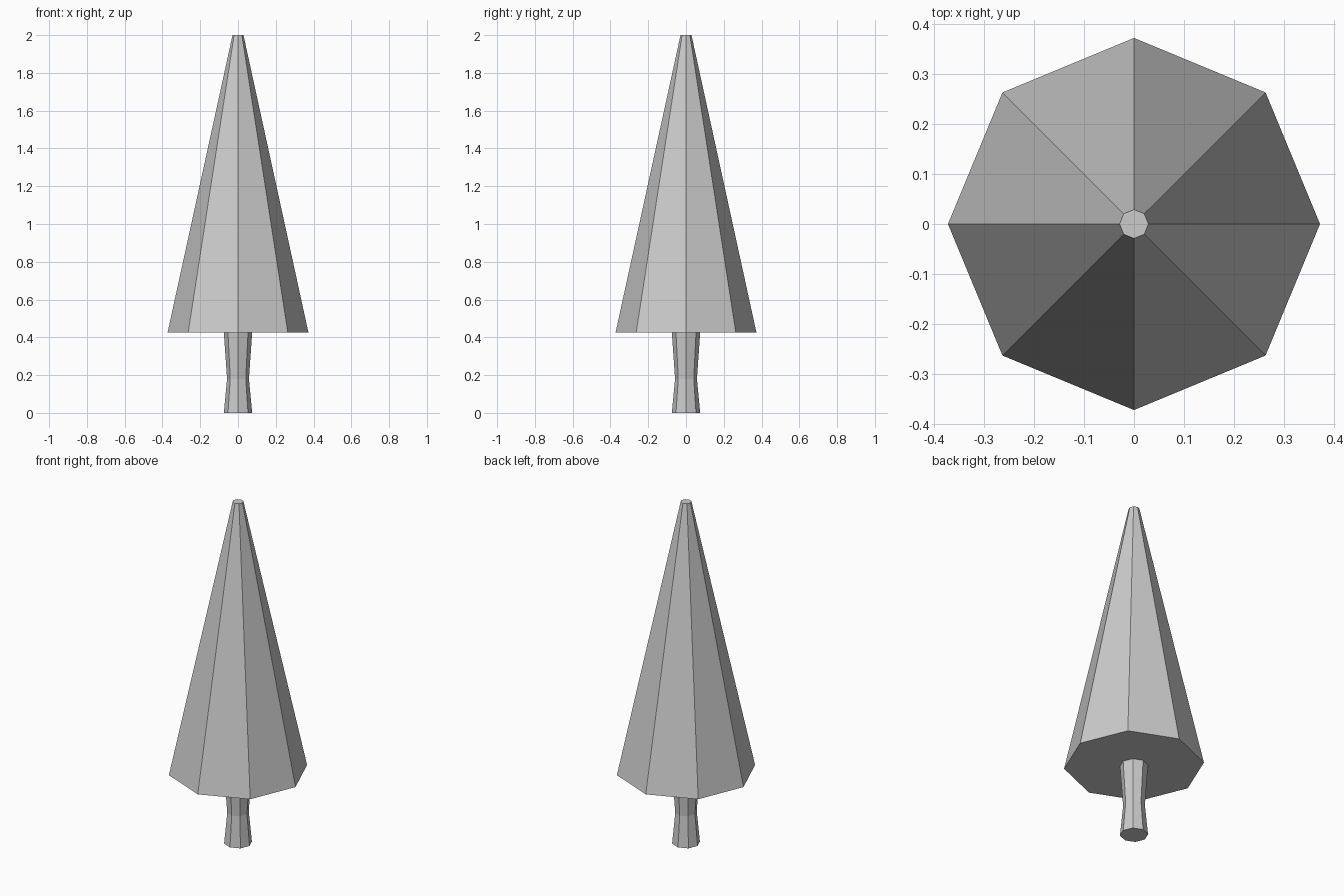
import bpy, bmesh
from math import cos, sin, tau

if "Cube" in bpy.data.objects:
    bpy.data.objects.remove(bpy.data.objects["Cube"])

SIDES = 8


def lathe(name, profile):
    """Closed flat-faced solid from (radius, z) rings."""
    bm = bmesh.new()
    rings = [[bm.verts.new((r * cos(tau * i / SIDES), r * sin(tau * i / SIDES), z))
              for i in range(SIDES)] for r, z in profile]
    for low, high in zip(rings, rings[1:]):
        for i in range(SIDES):
            j = (i + 1) % SIDES
            bm.faces.new((low[i], low[j], high[j], high[i]))
    bm.faces.new(rings[0][::-1])
    bm.faces.new(rings[-1])
    mesh = bpy.data.meshes.new(name)
    bm.to_mesh(mesh)
    bm.free()
    obj = bpy.data.objects.new(name, mesh)
    bpy.context.collection.objects.link(obj)
    return obj


# Waisted trunk
lathe("trunk", [(0.075, 0), (0.058, 0.18), (0.075, 0.425)])
# Tapered foliage with a blunt tip
lathe("foliage", [(0.373, 0.425), (0.029, 2.0)])
